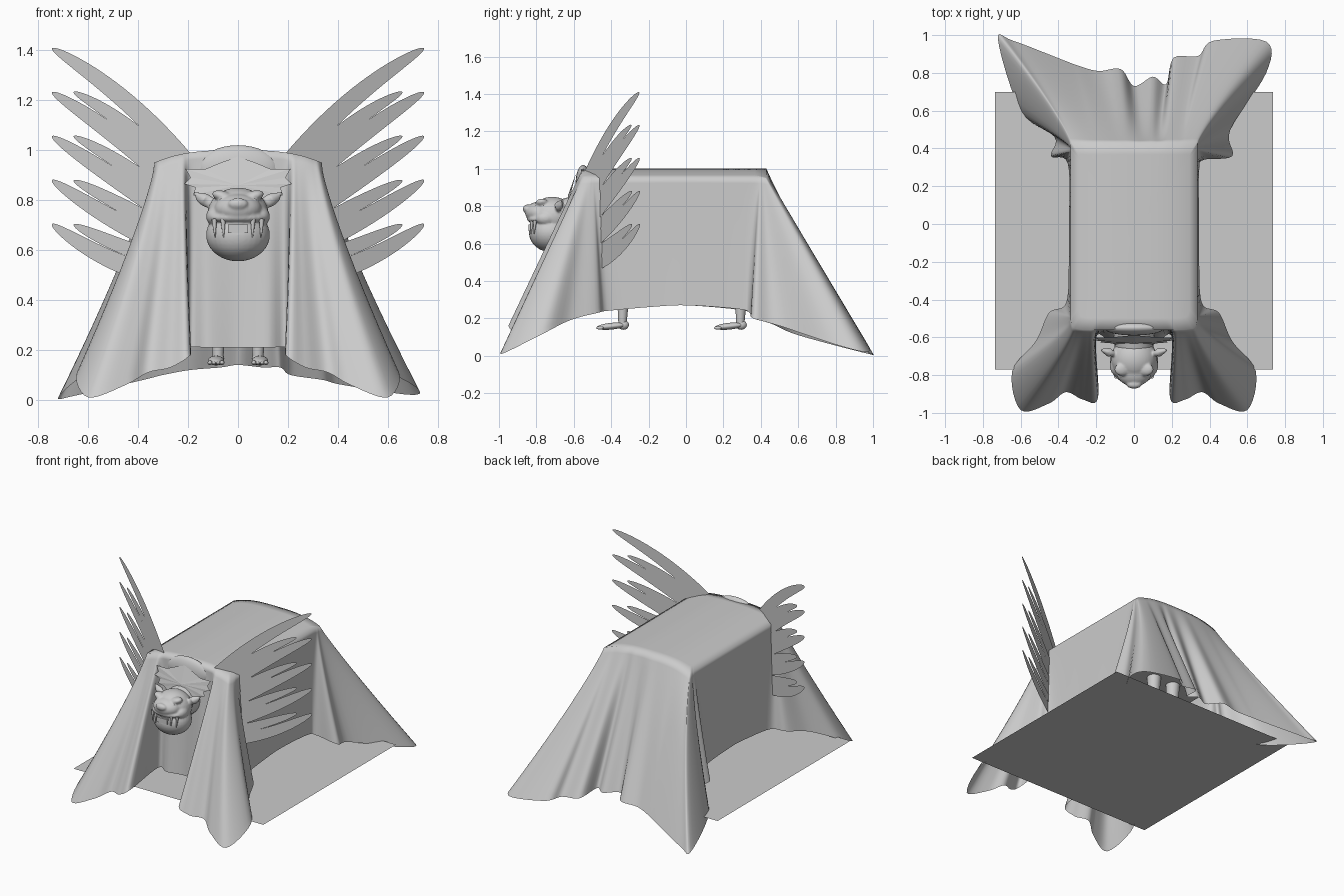
import bpy, bmesh, math
from mathutils import Vector

if "Cube" in bpy.data.objects:
    bpy.data.objects.remove(bpy.data.objects["Cube"])


def mesh_object(name, verts, faces, smooth=True):
    me = bpy.data.meshes.new(name)
    me.from_pydata([tuple(v) for v in verts], [], faces)
    bm = bmesh.new()
    bm.from_mesh(me)
    bmesh.ops.remove_doubles(bm, verts=bm.verts, dist=1e-5)
    loose = [v for v in bm.verts if not v.link_faces]
    bmesh.ops.delete(bm, geom=loose, context='VERTS')
    bmesh.ops.recalc_face_normals(bm, faces=bm.faces)
    bm.to_mesh(me)
    bm.free()
    me.polygons.foreach_set("use_smooth", [smooth] * len(me.polygons))
    ob = bpy.data.objects.new(name, me)
    bpy.context.collection.objects.link(ob)
    return ob


def ball(name, loc, size, rot=(0, 0, 0)):
    bpy.ops.mesh.primitive_uv_sphere_add(segments=32, ring_count=18, radius=1, location=loc, rotation=rot)
    ob = bpy.context.object
    ob.name = name
    ob.scale = size
    bpy.ops.object.shade_smooth()
    return ob


def cone(name, a, b, r1, r2):
    a, b = Vector(a), Vector(b)
    bpy.ops.mesh.primitive_cone_add(vertices=20, radius1=r1, radius2=r2, depth=(b - a).length,
                                    location=(a + b) / 2,
                                    rotation=(b - a).to_track_quat('Z', 'Y').to_euler())
    ob = bpy.context.object
    ob.name = name
    bpy.ops.object.shade_smooth_by_angle(angle=math.radians(50))
    return ob


def catmull(a, b, c, d, t):
    return [0.5 * (2 * q + (r - p) * t + (2 * p - 5 * q + 4 * r - s) * t * t + (3 * q - p - 3 * r + s) * t ** 3)
            for p, q, r, s in zip(a, b, c, d)]


# Draped cloth: (top x, top y, hem x, hem y, hem z), front half is mirrored
front = [(0, -.56, 0, -.60, .21), (.12, -.56, .12, -.62, .21), (.19, -.56, .20, -.60, .21),
         (.22, -.56, .19, -.92, .18), (.24, -.56, .27, -.93, .13), (.27, -.56, .36, -.89, .11),
         (.30, -.555, .45, -.95, .06), (.32, -.55, .60, -.985, .01), (.33, -.53, .645, -.78, .11),
         (.335, -.51, .52, -.62, .19), (.335, -.50, .45, -.47, .23), (.335, -.45, .36, -.42, .24),
         (.335, -.2, .345, -.2, .26), (.335, 0, .345, 0, .27)]
back = [(.335, .25, .345, .28, .25), (.335, .37, .37, .34, .23), (.335, .40, .52, .36, .20),
        (.335, .41, .51, .50, .16), (.335, .42, .70, .80, .06), (.33, .43, .70, .965, .02),
        (.28, .43, .42, .97, .06), (.24, .43, .34, .89, .08), (.18, .43, .21, .88, .10),
        (.13, .43, .17, .74, .13), (.09, .43, .10, .78, .13), (.03, .43, 0, .73, .14),
        (-.04, .43, -.07, .82, .13), (-.10, .43, -.19, .81, .12), (-.18, .43, -.30, .84, .10),
        (-.24, .43, -.38, .87, .08), (-.32, .43, -.64, .97, .02), (-.335, .425, -.72, .975, .01),
        (-.335, .41, -.60, .60, .11), (-.335, .40, -.42, .46, .17), (-.335, .39, -.44, .36, .20),
        (-.335, .33, -.35, .32, .24)]
left = [(-a, b, -c, d, e) for a, b, c, d, e in reversed(front[1:])]
keys = front + back + left


def top_z(x):
    return 1.0 - 0.05 * min(1, abs(x) / .335) ** 3


SUB, ROWS, CAP = 6, 26, 8
loop = []
for i in range(len(keys)):
    k = [keys[(i + j) % len(keys)] for j in (-1, 0, 1, 2)]
    loop += [catmull(*k, s / SUB) for s in range(SUB)]
n = len(loop)
verts, faces = [], []
for r in range(CAP):                      # top sheet rings, shrinking to the middle
    s = r / CAP
    for tx, ty, *_ in loop:
        x, y = tx * s, -.065 + (ty + .065) * s
        verts.append((x, y, top_z(x)))
for r in range(ROWS + 1):                 # hanging rings, folds widen and flare to the hem
    t = r / ROWS
    for tx, ty, hx, hy, hz in loop:
        verts.append((tx + (hx - tx) * t ** 1.2, ty + (hy - ty) * t, top_z(tx) + (max(hz, 0) - top_z(tx)) * t))
for r in range(1, CAP + ROWS):
    for i in range(n):
        j = (i + 1) % n
        faces.append((r * n + i, r * n + j, (r + 1) * n + j, (r + 1) * n + i))
faces.append(tuple(range(n, 2 * n)))
mesh_object("draped_cloth", verts, faces)

# Base sheet
mesh_object("base_sheet", [(-.735, -.77, .125), (.735, -.77, .125), (.735, .70, .125), (-.735, .70, .125)],
            [(0, 1, 2, 3)], False)

# Body under the cloth
bpy.ops.mesh.primitive_cube_add(size=1, location=(0, -.06, .72))
bpy.context.object.name = "body"
bpy.context.object.scale = (.62, .92, .44)

# Legs and feet
for side in (-1, 1):
    for label, y in (("front", -.34), ("hind", .29)):
        x = .08 * side
        cone(label + "_leg", (x, y, .16), (x, y + .01, .55), .021, .05)
        ball(label + "_heel", (x, y + .005, .165), (.025, .03, .026))
        ball(label + "_foot", (x + .008 * side, y - .06, .158), (.032, .078, .018), (.1, 0, 0))
        for k in range(4):
            ball(label + "_toe", (x + .008 * side + (k - 1.5) * .016, y - .12, .149), (.010, .02, .009))


# Wings: overlapping flat round-tipped feathers on a slanted sheet
def feather(root, ctrl, tip, width, lift, side, v, f):
    base, steps = len(v), 22
    root, ctrl, tip = Vector(root), Vector(ctrl), Vector(tip)
    for i in range(steps + 1):
        t = 1 - (1 - i / steps) ** 2
        p = root * (1 - t) ** 2 + ctrl * 2 * t * (1 - t) + tip * t * t
        d = ((ctrl - root) * (1 - t) + (tip - ctrl) * t).normalized()
        w = width * math.sqrt(max(0, 1 - t ** 3))
        for q in (p + Vector((-d.y, d.x)) * w, p - Vector((-d.y, d.x)) * w):
            v.append((side * q.x, -.525 + .525 * (q.x - .22) + lift, q.y))
    for i in range(steps):
        a = base + 2 * i
        f.append((a, a + 1, a + 3, a + 2))


for side, label in ((-1, "left"), (1, "right")):
    v, f = [], []
    for i in range(5):
        k = i / 4
        feather((.20 + .08 * k, .94 - .45 * k), (.44 + .07 * k, 1.23 - .70 * k), (.745, 1.408 - .704 * k),
                .038, .001 * i, side, v, f)
        if i < 4:
            k += .125
            feather((.20 + .08 * k, .94 - .45 * k), (.42 + .05 * k, 1.20 - .68 * k), (.658, 1.233 - .177 * i),
                    .031, .001 * i + .004, side, v, f)
    mesh_object(label + "_wing", v, f)

# Hump and jagged mane behind the head
ball("neck_hump", (0, -.55, .925), (.16, .04, .095))
half = [(0, .975), (.07, .95), (.13, .925), (.21, .925), (.19, .89), (.215, .865), (.17, .85),
        (.18, .82), (.13, .81), (.07, .76)]
outline = half + [(-x, z) for x, z in reversed(half[1:])]
mesh_object("mane", [(x, -.59 - .25 * (.97 - z), z) for x, z in outline] + [(0, -.63, .86)],
            [(i, (i + 1) % len(outline), len(outline)) for i in range(len(outline))], False)
cone("neck", (0, -.50, .76), (0, -.68, .73), .12, .10)

# Head: soft masses fused into one surface
parts = [ball("head", (0, -.715, .745), (.122, .12, .105)),
         ball("jaw", (0, -.725, .66), (.128, .115, .105)),
         ball("muzzle", (0, -.78, .765), (.095, .08, .06)),
         ball("upper_lip", (0, -.765, .73), (.118, .085, .03)),
         ball("nose", (0, -.85, .785), (.04, .022, .024))]
for s in (-1, 1):
    parts += [ball("brow", (s * .06, -.77, .815), (.045, .035, .022), (0, s * -.3, 0)),
              ball("cheek", (s * .09, -.75, .735), (.038, .055, .038)),
              ball("ear", (s * .13, -.68, .80), (.045, .018, .026), (0, s * -.45, s * .3)),
              cone("ear_tip", (s * .13, -.68, .80), (s * .178, -.665, .832), .026, .004)]
bpy.ops.object.select_all(action='DESELECT')
for p in parts:
    p.select_set(True)
bpy.context.view_layer.objects.active = parts[0]
bpy.ops.object.join()
head = bpy.context.object
bpy.ops.object.transform_apply(location=True, rotation=True, scale=True)
rm = head.modifiers.new("fuse", 'REMESH')
rm.mode, rm.voxel_size, rm.use_smooth_shade = 'VOXEL', .006, True
head.modifiers.new("soften", 'SMOOTH').iterations = 5

# Teeth, fangs and eyes
bpy.ops.mesh.primitive_cube_add(size=1, location=(0, -.805, .685), scale=(.08, .075, .035))
bpy.context.object.name = "teeth"
for s in (-1, 1):
    ball("eye", (s * .058, -.80, .795), (.018, .016, .013))
    for x, r in ((.06, .011), (.095, .011)):
        cone("fang", (s * x, -.85 + x * .45, .725), (s * x * .97, -.855 + x * .45, .65), r, .002)
